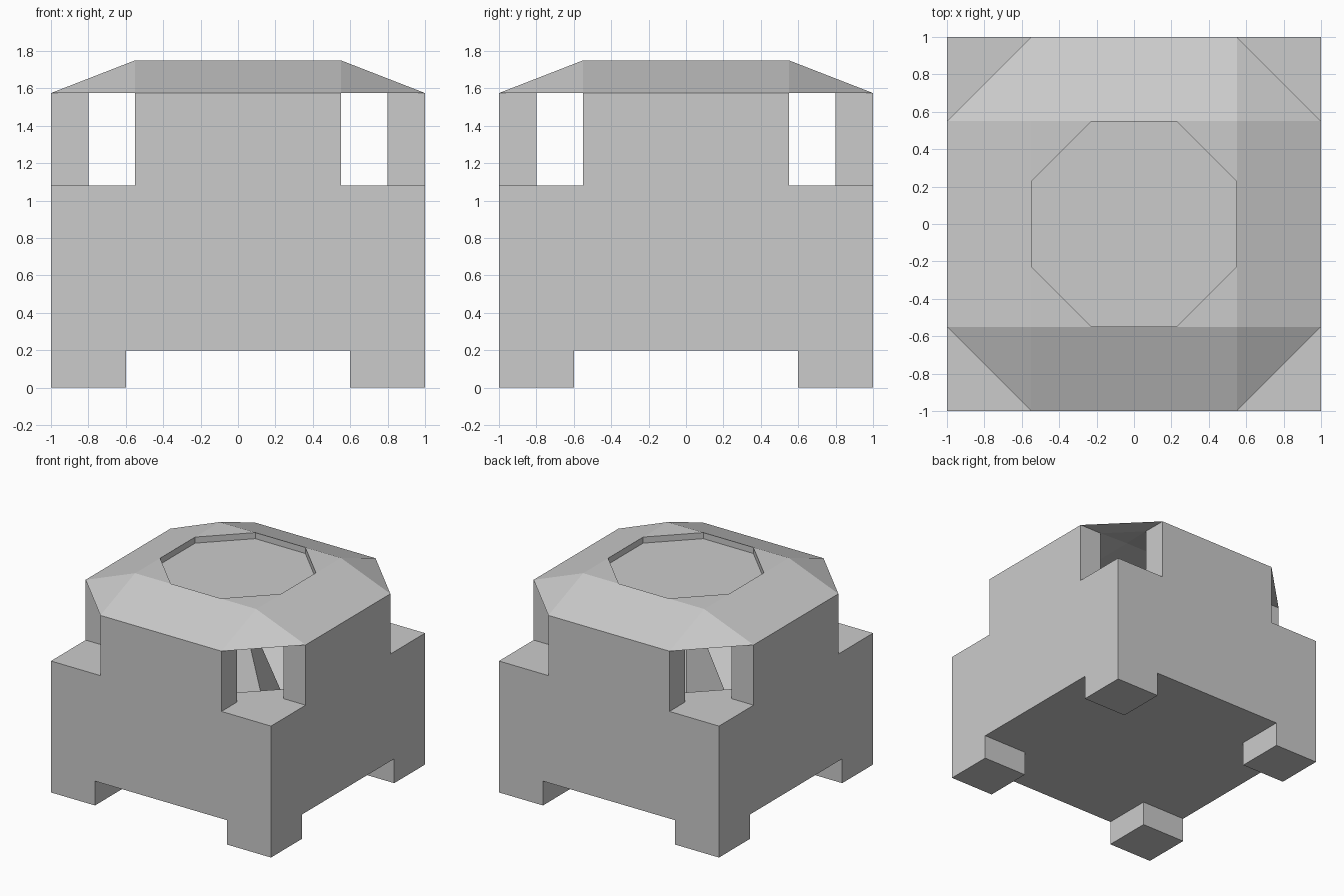
import bpy, bmesh
from math import pi, cos

if "Cube" in bpy.data.objects:
    bpy.data.objects.remove(bpy.data.objects["Cube"])


def finish(name, bm):
    bmesh.ops.recalc_face_normals(bm, faces=bm.faces)
    mesh = bpy.data.meshes.new(name)
    bm.to_mesh(mesh)
    bm.free()
    ob = bpy.data.objects.new(name, mesh)
    bpy.context.collection.objects.link(ob)
    return ob


def box(name, lo, hi):
    bm = bmesh.new()
    bmesh.ops.create_cube(bm, size=1)
    for v in bm.verts:
        v.co = [l + (c + 0.5) * (h - l) for c, l, h in zip(v.co, lo, hi)]
    return finish(name, bm)


def cone(name, sides, r1, r2, z1, z2, turn):
    bm = bmesh.new()
    bmesh.ops.create_cone(bm, cap_ends=True, segments=sides, radius1=r1,
                          radius2=r2, depth=z2 - z1)
    for v in bm.verts:
        v.co.z += (z1 + z2) / 2
    ob = finish(name, bm)
    ob.rotation_euler.z = turn
    return ob


def hull(name, points):
    bm = bmesh.new()
    for p in points:
        bm.verts.new(p)
    bmesh.ops.convex_hull(bm, input=bm.verts[:])
    bmesh.ops.dissolve_limit(bm, angle_limit=0.01, verts=bm.verts[:], edges=bm.edges[:])
    return finish(name, bm)


def cut(ob, cutter):
    bpy.context.view_layer.objects.active = ob
    mod = ob.modifiers.new("cut", 'BOOLEAN')
    mod.operation, mod.solver, mod.object = 'DIFFERENCE', 'EXACT', cutter
    bpy.ops.object.modifier_apply(modifier=mod.name)
    bpy.data.objects.remove(cutter)


def ring(a, b, z):
    """Corner-cut square: eight points (±a, ±b) and (±b, ±a)."""
    return [(sx * p, sy * q, z) for sx in (-1, 1) for sy in (-1, 1)
            for p, q in ((a, b), (b, a))]


APOTHEM = cos(pi / 8)
EAVE, LEDGE, TOP = 1.575, 1.08, 1.75

# Body: block with open corners, hollow upper chamber and four feet
body = box("body", (-1, -1, 0), (1, 1, EAVE))
cut(body, box("chamber", (-0.8, -0.8, LEDGE), (0.8, 0.8, 2)))
for sx in (-1, 1):
    for sy in (-1, 1):
        xs, ys = sorted((sx * 0.55, sx * 1.2)), sorted((sy * 0.55, sy * 1.2))
        cut(body, box("window", (xs[0], ys[0], LEDGE), (xs[1], ys[1], 2)))
cut(body, box("gap_x", (-1.2, -0.6, -1), (1.2, 0.6, 0.2)))
cut(body, box("gap_y", (-0.6, -1.2, -1), (0.6, 1.2, 0.2)))

# Eight-sided funnel sunk into the chamber floor
cut(body, cone("funnel", 8, 0.35 / APOTHEM, 0.795 / APOTHEM, 0.45, 1.09, pi / 8))

# Five-sided spike standing in the funnel
cone("centre_spike", 5, 0.43, 0, 0.44, 1.52, pi)

# Roof: bevelled cap, hollow below, octagonal recess on top
roof = hull("roof", ring(1, 0.55, EAVE) + ring(0.55, 0.55, TOP))
cut(roof, hull("roof_hollow", ring(0.8, 0.55, 1.5) + ring(0.8, 0.55, EAVE)
               + ring(0.45, 0.45, 1.66)))
cut(roof, cone("recess", 8, 0.549 / APOTHEM, 0.549 / APOTHEM, 1.70, 2, pi / 8))
